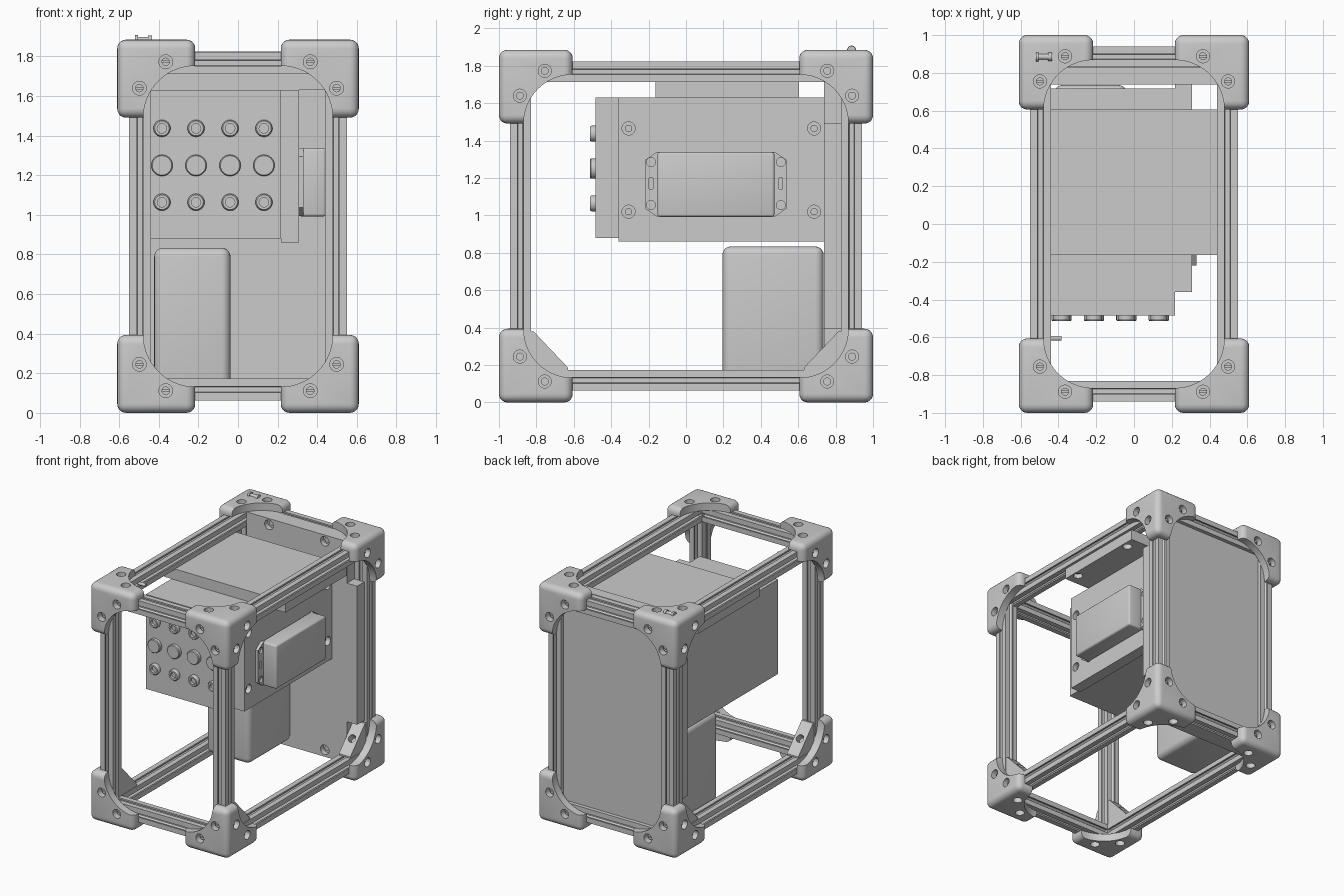
import bpy, bmesh, math
from mathutils import Matrix, Vector
from itertools import product

if "Cube" in bpy.data.objects:
    bpy.data.objects.remove(bpy.data.objects["Cube"])

CZ = 0.9425                      # mid height of the frame
OUT = (-0.61, -1.0, 0.0)         # outer corner of the frame
X, Y, Z = Vector((1, 0, 0)), Vector((0, 1, 0)), Vector((0, 0, 1))


def finish(bm, name):
    bmesh.ops.recalc_face_normals(bm, faces=bm.faces)
    me = bpy.data.meshes.new(name)
    bm.to_mesh(me)
    bm.free()
    ob = bpy.data.objects.new(name, me)
    bpy.context.collection.objects.link(ob)
    return ob


def box(name, lo, hi, bevel=0, seg=4):
    lo, hi = Vector(lo), Vector(hi)
    bm = bmesh.new()
    bmesh.ops.create_cube(bm, size=1, matrix=Matrix.Translation((lo + hi) / 2) @ Matrix.Diagonal((*(hi - lo), 1)))
    if bevel:
        bmesh.ops.bevel(bm, geom=bm.edges[:], offset=bevel, segments=seg, profile=0.5, affect='EDGES')
    return finish(bm, name)


def prism(name, outline, axis, lo, hi):
    """Extrude a 2D outline along an axis (0, 1, 2)."""
    bm = bmesh.new()
    def ring(w):
        out = []
        for p in outline:
            c = list(p)
            c.insert(axis, w)
            out.append(bm.verts.new(c))
        return out
    a, b = ring(lo), ring(hi)
    n = len(a)
    bm.faces.new(a)
    bm.faces.new(b[::-1])
    for i in range(n):
        bm.faces.new((a[i], a[(i + 1) % n], b[(i + 1) % n], b[i]))
    return finish(bm, name)


def turned(name, profile, places, seg=24):
    """Turn an (r, h) profile; one copy per (position, direction)."""
    bm = bmesh.new()
    for pos, d in places:
        m = Matrix.Translation(pos) @ Z.rotation_difference(Vector(d)).to_matrix().to_4x4()
        rings = [[bm.verts.new(m @ Vector((r * math.cos(t), r * math.sin(t), h)))
                  for t in (2 * math.pi * k / seg for k in range(seg))] for r, h in profile]
        for a, b in zip(rings, rings[1:]):
            for k in range(seg):
                bm.faces.new((a[k], a[(k + 1) % seg], b[(k + 1) % seg], b[k]))
        bm.faces.new(rings[0])
        bm.faces.new(rings[-1])
    return finish(bm, name)


def rod(r, h0, h1):
    return [(r, h0), (r, h1)]


def cut(ob, cutter):
    mod = ob.modifiers.new("cut", 'BOOLEAN')
    mod.operation, mod.solver, mod.object = 'DIFFERENCE', 'EXACT', cutter
    dg = bpy.context.evaluated_depsgraph_get()
    me = bpy.data.meshes.new_from_object(ob.evaluated_get(dg))
    ob.modifiers.clear()
    ob.data = me
    bpy.data.objects.remove(cutter)


def mirror_copies(ob, sz_set=(1, -1)):
    """Copy a part from the front left bottom to the other corners."""
    c = Matrix.Translation((0, 0, CZ))
    for s in product((1, -1), (1, -1), sz_set):
        if s == (1, 1, 1):
            continue
        me = ob.data.copy()
        me.transform(c @ Matrix.Diagonal((*s, 1)) @ c.inverted())
        if s[0] * s[1] * s[2] < 0:
            me.flip_normals()
        bpy.context.collection.objects.link(bpy.data.objects.new(ob.name, me))


def bolted(ob, places, r=0.035, depth=0.04):
    """Counterbored holes with bolt heads; directions point out of the part."""
    cut(ob, turned("hole", rod(r, -depth, 0.1), places))
    turned(ob.name + "_bolts", rod(r * 0.55, -depth - 0.005, -depth * 0.7), places)


# Corner brackets: three plates with a round inner cut
S, T, R = 0.394, 0.06, 0.262
o = Vector(OUT)
corner = box("corner_bracket", o, o + Vector((S, S, S)), 0.045, 5)
cut(corner, box("inner", o + Vector((T, T, T)), o + Vector((1, 1, 1))))
holes, slots = [], []
for n, ax in enumerate((X, Y, Z)):
    mid = o + (X + Y + Z - ax) * S
    cut(corner, turned("arc", rod(R, -1, 1), [(mid, ax)], 64))
    a, b = [v for v in (X, Y, Z) if v != ax]
    for p, q in ((0.245, 0.112), (0.112, 0.245)):
        pos = o + a * p + b * q
        holes.append((pos, -ax))
        half = ax * 0.04 + a * 0.03 + b * 0.004
        slots.append((pos - half, pos + half))
cut(corner, turned("holes", rod(0.035, -0.05, 0.1), holes))
screws = turned("corner_screws", rod(0.021, -0.058, -0.032), holes)
for lo, hi in slots:
    cut(screws, box("slot", lo, hi))
mirror_copies(corner)
mirror_copies(screws)

# Slotted frame beams
side = [(-.055, -.055), (-.015, -.055), (-.015, -.043), (-.03, -.043), (-.012, -.02),
        (.012, -.02), (.03, -.043), (.015, -.043), (.015, -.055)]
section = []
for k in range(4):
    c, s = round(math.cos(k * math.pi / 2)), round(math.sin(k * math.pi / 2))
    section += [(c * u - s * v, s * u + c * v) for u, v in side]
BX, BY, BZ = 0.495, 0.885, 0.825
for s, t in product((-1, 1), (-1, 1)):
    def at(u0, v0):
        return [(u + u0, v + v0) for u, v in section]
    prism("frame_post", at(s * BX, t * BY), 2, CZ - BZ - .055, CZ + BZ + .055)
    prism("cross_beam", at(s * BY, CZ + t * BZ), 0, -.44, .44)
    prism("side_beam", at(s * BX, CZ + t * BZ), 1, -.83, .83)

# Bottom gussets
gusset = prism("gusset", [(-.83, .172), (-.83, .38), (-.815, .38), (-.63, .185), (-.63, .172)], 0, -.545, -.445)
d45 = Vector((0, 1, 1)).normalized()
cut(gusset, turned("hole", rod(0.03, -.06, .2), [((-BX, -.722, .283), d45)]))
mirror_copies(gusset, (1,))

# Back panel: plate in front of the posts, core filling between them
half = [(.44, .065), (.44, .395), (.53, .395), (.53, 1.495), (.44, 1.495), (.44, 1.825)]
panel = prism("back_panel", half + [(-x, z) for x, z in half[::-1]], 1, .738, .828)
bolted(panel, [((x, .738, z), -Y) for x in (-.245, .245) for z in (.12, 1.775)], 0.038)
box("back_panel_core", (-.44, .82, .172), (.44, .91, 1.718))

# Top mounting plate
plate = box("top_plate", (-.53, -.163, 1.63), (.53, .605, 1.716))
bolted(plate, [((x, y, 1.63), -Z) for x in (-.485, .485) for y in (-.07, .5)])

# Main control unit and its side plate
box("control_unit", (-.47, -.484, .88), (.218, .718, 1.63))
side_plate = box("unit_side_plate", (.217, -.36, .86), (.308, .738, 1.63))
bolted(side_plate, [((.308, y, z), X) for y in (-.307, .685) for z in (1.02, 1.465)])

# Connectors on the front of the unit
cols = (-.384, -.212, -.04, .131)
turned("socket", [(.043, -.01), (.043, .02), (.037, .03), (.024, .03), (.024, .008)],
       [((x, -.484, z), -Y) for x in cols for z in (1.437, 1.064)])
turned("round_plug", [(.054, -.01), (.054, .024), (.049, .03)], [((x, -.484, 1.25), -Y) for x in cols])

# Side device with screw ears
YM = .16
box("side_device", (.309, YM - .313, .992), (.444, YM + .313, 1.338), .014, 3)
for s in (-1, 1):
    pts = [(.30, 1.338), (.318, 1.338), (.38, 1.295), (.38, 1.038), (.318, .995), (.30, .995)]
    ear = prism("device_ear", [(YM + s * u, z) for u, z in pts], 0, .307, .331)
    ey = YM + s * .347
    cut(ear, box("slot", (.29, ey - .01, 1.14), (.35, ey + .01, 1.2)))
    bolted(ear, [((.331, ey, z), X) for z in (1.055, 1.285)], 0.024, 0.015)

# Lower battery-like box
box("lower_box", (-.423, .195, .125), (-.038, .736, .834), .045, 5)

# Loose small bolts
turned("top_bolt", [(.024, 0), (.024, .014), (.015, .014), (.015, .066), (.022, .066), (.022, .085)],
       [((-.52, .885, 1.884), X)], 16)
turned("side_bolt", rod(.013, 0, .065), [((-.45, -.605, 1.77), X)], 16)

# Smooth shading with sharp edges
for ob in bpy.context.scene.objects:
    ob.select_set(True)
bpy.context.view_layer.objects.active = corner
bpy.ops.object.shade_smooth_by_angle(angle=math.radians(30))
